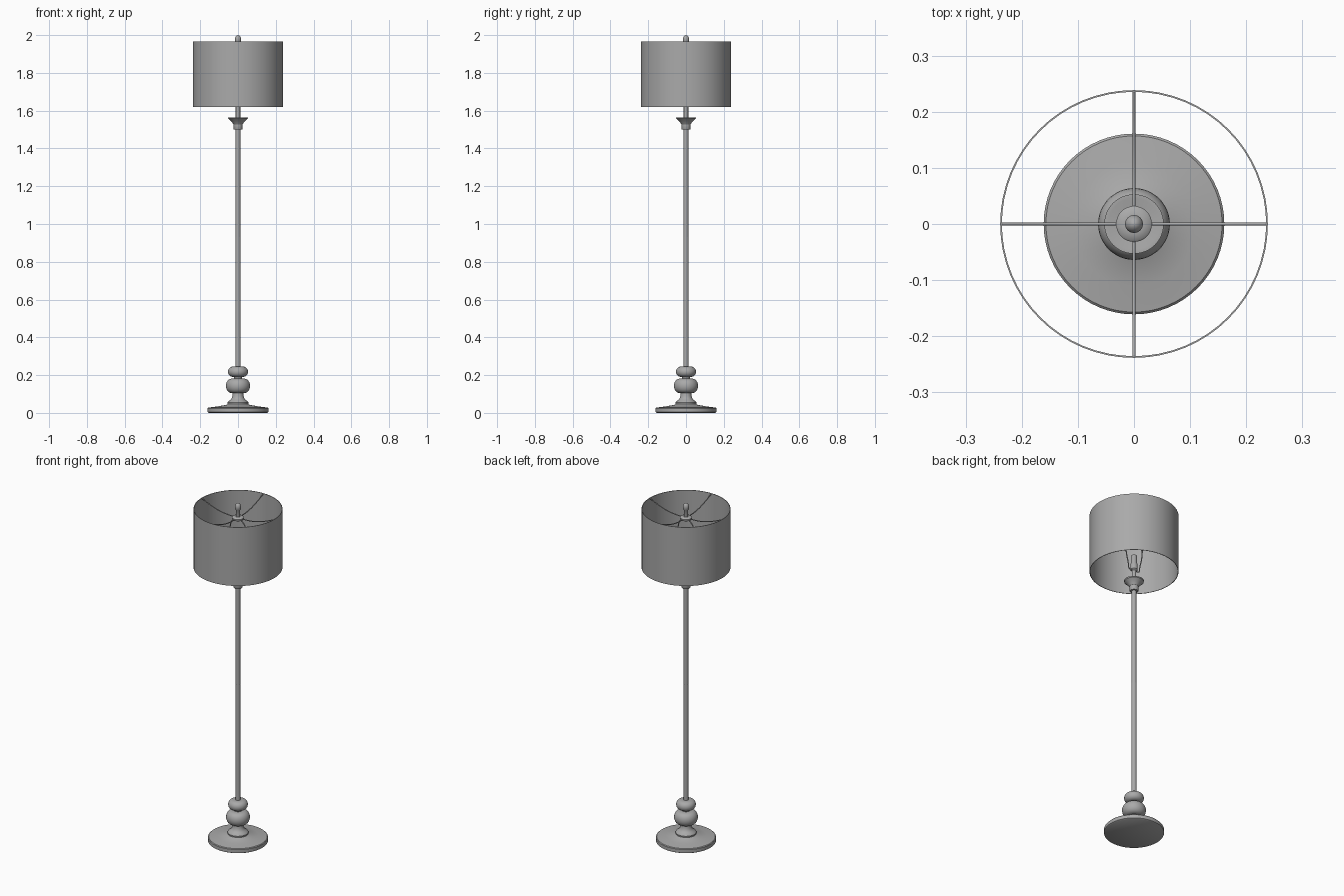
import bpy, math
from mathutils import Vector

if "Cube" in bpy.data.objects:
    bpy.data.objects.remove(bpy.data.objects["Cube"])

grey = bpy.data.materials.new("grey")
grey.diffuse_color = (0.4, 0.4, 0.4, 1)
grey.use_nodes = True
grey.node_tree.nodes["Principled BSDF"].inputs["Base Color"].default_value = grey.diffuse_color


def finish(obj, name, angle=35):
    obj.name = name
    obj.data.materials.append(grey)
    bpy.ops.object.select_all(action='DESELECT')
    obj.select_set(True)
    bpy.context.view_layer.objects.active = obj
    bpy.ops.object.shade_smooth_by_angle(angle=math.radians(angle))
    return obj


def lathe(name, profile, n=48, closed=False):
    """Spin (radius, z) points round the z axis; open ends get caps."""
    verts, faces = [], []
    for r, z in profile:
        for i in range(n):
            a = 2 * math.pi * i / n
            verts.append((r * math.cos(a), r * math.sin(a), z))
    m = len(profile)
    for j in range(m if closed else m - 1):
        k = (j + 1) % m
        for i in range(n):
            i2 = (i + 1) % n
            faces.append((j * n + i, j * n + i2, k * n + i2, k * n + i))
    if not closed:
        faces.append(tuple(reversed(range(n))))
        faces.append(tuple(range((m - 1) * n, m * n)))
    me = bpy.data.meshes.new(name)
    me.from_pydata(verts, [], faces)
    obj = bpy.data.objects.new(name, me)
    bpy.context.collection.objects.link(obj)
    return finish(obj, name)


def bulge(r_neck, r_max, z0, z1, n=12):
    """Rounded bead profile between two necks."""
    pts = []
    for i in range(n + 1):
        t = math.pi * i / n
        pts.append((r_neck + (r_max - r_neck) * math.sin(t) ** 0.8 if 0 < i < n else r_neck,
                    (z0 + z1) / 2 - (z1 - z0) / 2 * math.cos(t)))
    return pts


def wire(name, points, radius):
    """Round wire along a smooth path."""
    cu = bpy.data.curves.new(name, 'CURVE')
    cu.dimensions = '3D'
    cu.bevel_depth = radius
    cu.bevel_resolution = 2
    cu.use_fill_caps = True
    sp = cu.splines.new('BEZIER')
    sp.bezier_points.add(len(points) - 1)
    for bp, p in zip(sp.bezier_points, points):
        bp.co = Vector(p)
        bp.handle_left_type = bp.handle_right_type = 'AUTO'
    sp.resolution_u = 8
    obj = bpy.data.objects.new(name, cu)
    bpy.context.collection.objects.link(obj)
    bpy.ops.object.select_all(action='DESELECT')
    obj.select_set(True)
    bpy.context.view_layer.objects.active = obj
    bpy.ops.object.convert(target='MESH')
    return finish(bpy.context.object, name, 60)


# Foot: flat disc with a shallow cone and a waisted collar
lathe("base", [(0.155, 0), (0.161, 0.004), (0.161, 0.024), (0.157, 0.028), (0.11, 0.034),
               (0.06, 0.043), (0.055, 0.046), (0.056, 0.054), (0.051, 0.062), (0.04, 0.068),
               (0.033, 0.078), (0.029, 0.09), (0.028, 0.106)], 64)

# Turned beads
lathe("lower_bead", bulge(0.026, 0.064, 0.104, 0.182))
lathe("bead_neck", [(0.02, 0.17), (0.02, 0.2)])
lathe("upper_bead", bulge(0.02, 0.053, 0.19, 0.246))

# Two-piece pole
lathe("lower_pole", [(0.0135, 0.235), (0.0135, 0.93)], 24)
lathe("upper_pole", [(0.0125, 0.93), (0.0125, 1.51)], 24)

# Flared cup under the socket
lathe("cup", [(0.022, 1.5), (0.024, 1.503), (0.024, 1.528), (0.029, 1.535), (0.037, 1.545),
              (0.052, 1.558), (0.053, 1.565), (0.046, 1.565), (0.014, 1.556)])

# Socket and its stem
lathe("socket", [(0.012, 1.55), (0.012, 1.625), (0.02, 1.632), (0.02, 1.665),
                 (0.017, 1.67), (0.017, 1.715), (0.014, 1.72)], 24)

# Wire harp holding the shade
side = [(0.012, 1.628), (0.034, 1.632), (0.04, 1.66), (0.056, 1.74), (0.054, 1.83), (0.035, 1.89)]
wire("harp", [(-r, 0, z) for r, z in side] + [(0, 0, 1.908)] + [(r, 0, z) for r, z in reversed(side)], 0.003)

# Hub disc and finial
lathe("hub", [(0.029, 1.905), (0.032, 1.908), (0.032, 1.916), (0.029, 1.919), (0.017, 1.922)], 32)
lathe("finial", [(0.012, 1.91), (0.012, 1.96), (0.016, 1.966), (0.016, 1.982), (0.013, 1.992),
                 (0.007, 1.998), (0.002, 2.0)], 24)

# Four drooping spokes from the shade rim to the hub
for i in range(4):
    a = i * math.pi / 2
    path = [(0.236, 1.964), (0.17, 1.937), (0.1, 1.918), (0.028, 1.912)]
    wire(f"spoke_{i + 1}", [(r * math.cos(a), r * math.sin(a), z) for r, z in path], 0.0028)

# Thin open drum shade
lathe("shade", [(0.2355, 1.62), (0.2385, 1.62), (0.2385, 1.967), (0.2355, 1.967)], 64, closed=True)
